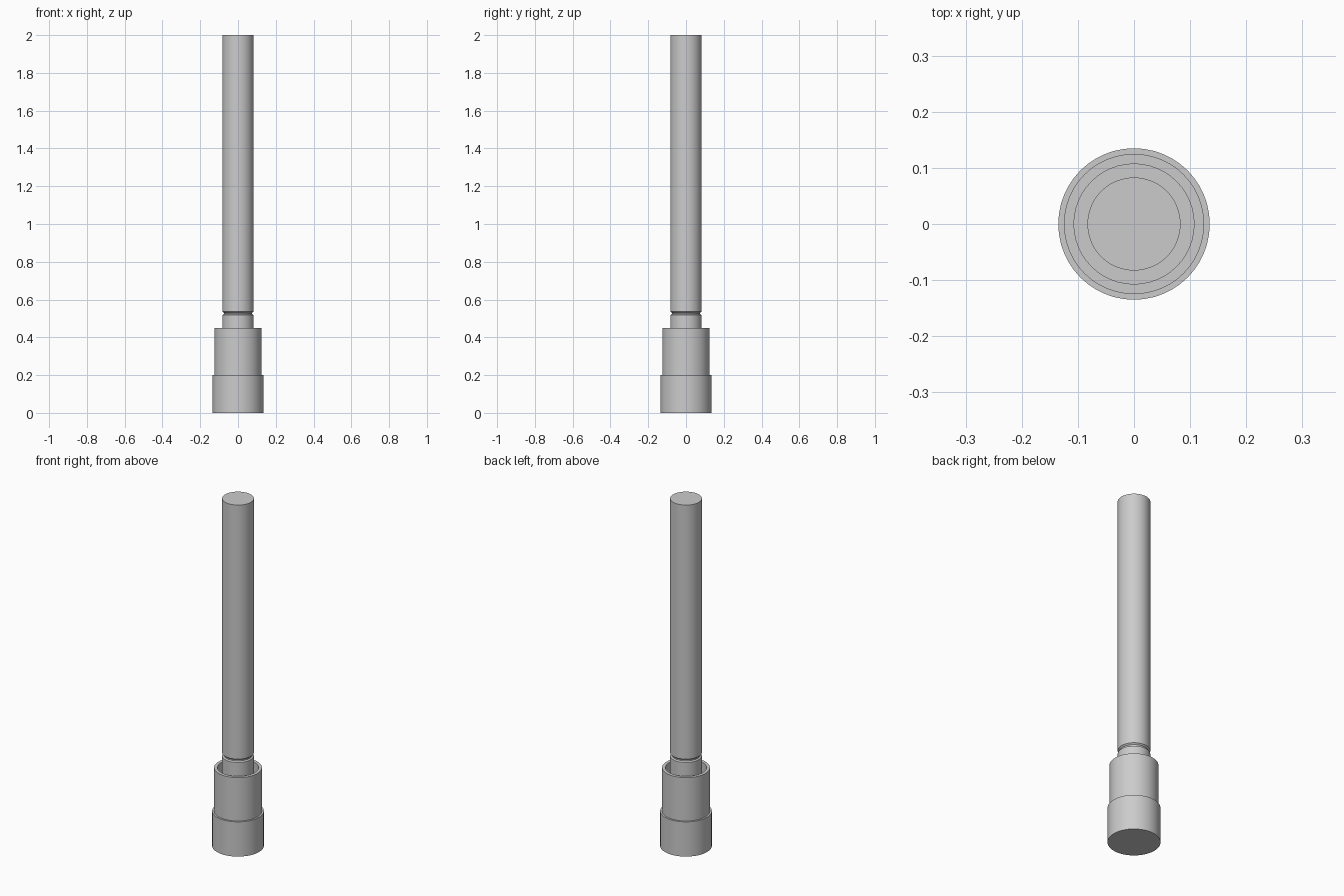
import bpy, bmesh
from math import radians, tau

if "Cube" in bpy.data.objects:
    bpy.data.objects.remove(bpy.data.objects["Cube"])

SIDES = 48


def lathe(name, profile):
    """Spin an (r, z) profile around z; points with r = 0 close the ends."""
    bm = bmesh.new()
    verts = [bm.verts.new((r, 0, z)) for r, z in profile]
    edges = [bm.edges.new(pair) for pair in zip(verts, verts[1:])]
    bmesh.ops.spin(bm, geom=verts + edges, cent=(0, 0, 0), axis=(0, 0, 1),
                   angle=tau, steps=SIDES, use_duplicate=False)
    bmesh.ops.remove_doubles(bm, verts=bm.verts, dist=1e-5)
    bmesh.ops.recalc_face_normals(bm, faces=bm.faces)
    mesh = bpy.data.meshes.new(name)
    bm.to_mesh(mesh)
    bm.free()
    obj = bpy.data.objects.new(name, mesh)
    bpy.context.collection.objects.link(obj)
    bpy.ops.object.select_all(action='DESELECT')
    obj.select_set(True)
    bpy.context.view_layer.objects.active = obj
    bpy.ops.object.shade_smooth_by_angle(angle=radians(30))
    return obj


# Base collar and open-topped sleeve, one stepped body
lathe("socket_body", [
    (0, 0), (0.135, 0), (0.135, 0.2), (0.125, 0.2),
    (0.125, 0.45), (0.107, 0.45), (0.107, 0.2), (0, 0.2)])

# Long rod standing in the sleeve, with a small groove near its foot
lathe("rod", [
    (0, 0.2), (0.083, 0.2), (0.083, 0.518), (0.075, 0.523),
    (0.075, 0.530), (0.083, 0.537), (0.083, 2), (0, 2)])
